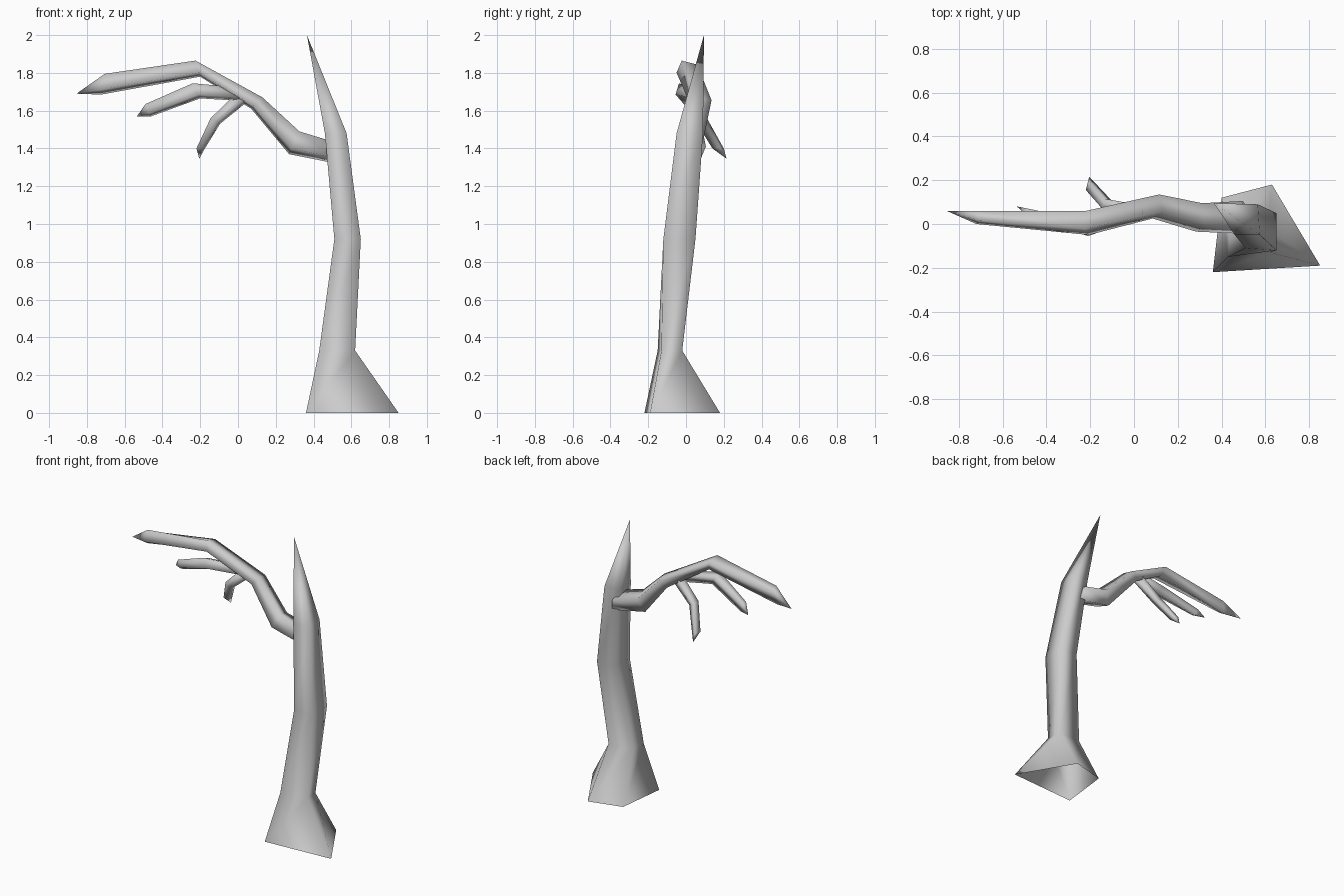
import bpy
import bmesh
from mathutils import Vector

cube = bpy.data.objects.get("Cube")
if cube:
    bpy.data.objects.remove(cube, do_unlink=True)

# One plain grey for the whole tree
bark = bpy.data.materials.new("grey_bark")
bark.use_nodes = True
bark.diffuse_color = (0.6, 0.6, 0.6, 1)
shader = next(n for n in bark.node_tree.nodes if n.type == "BSDF_PRINCIPLED")
shader.inputs["Base Color"].default_value = bark.diffuse_color
shader.inputs["Roughness"].default_value = 0.8


def loft(name, rings, tip, cap_start):
    """Skin a stack of four-point rings and close it to a point."""
    bm = bmesh.new()
    loops = [[bm.verts.new(point) for point in ring] for ring in rings]
    end = bm.verts.new(tip)
    for lower, upper in zip(loops, loops[1:]):
        for i in range(len(lower)):
            j = (i + 1) % len(lower)
            bm.faces.new((lower[i], lower[j], upper[j], upper[i]))
    last = loops[-1]
    for i in range(len(last)):
        bm.faces.new((last[i], last[(i + 1) % len(last)], end))
    if cap_start:
        bm.faces.new(loops[0][::-1])
    bmesh.ops.recalc_face_normals(bm, faces=bm.faces)
    for face in bm.faces:
        face.smooth = True
    mesh = bpy.data.meshes.new(name)
    bm.to_mesh(mesh)
    bm.free()
    mesh.materials.append(bark)
    obj = bpy.data.objects.new(name, mesh)
    bpy.context.collection.objects.link(obj)
    return obj


def section(top, bottom, y, half_width):
    """Turned square section between a top and a bottom (x, z) point."""
    top = Vector((top[0], y, top[1]))
    bottom = Vector((bottom[0], y, bottom[1]))
    centre, up = (top + bottom) / 2, (top - bottom) / 2
    side = Vector((0, half_width, 0))
    lean = 0.5
    corners = ((-1, -lean), (-lean, 1), (1, lean), (lean, -1))
    return [centre + side * w + up * u for w, u in corners]


def limb(name, stations, tip):
    return loft(name, [section(*s) for s in stations], tip, True)


# Trunk: flared open foot, slight bow, sharp broken top
def level(z, *corners):
    return [(x, y, z) for x, y in corners]


loft("trunk", [
    level(0, (.36, -.22), (.85, -.19), (.63, .18), (.4, .12)),
    level(.33, (.43, -.15), (.62, -.13), (.61, -.02), (.44, -.03)),
    level(.92, (.51, -.11), (.65, -.12), (.65, .05), (.52, .04)),
    level(1.48, (.46, -.05), (.575, -.05), (.565, .09), (.46, .08)),
], (.365, .095, 2), False)

# Main branch, running out into the longest twig
limb("main_branch", [
    ((.49, 1.44), (.52, 1.32), .03, .075),
    ((.325, 1.49), (.27, 1.37), .03, .065),
    ((.13, 1.67), (.07, 1.61), .08, .055),
    ((-.225, 1.865), (-.2, 1.78), .005, .055),
    ((-.705, 1.795), (-.725, 1.685), .03, .03),
], (-.855, .06, 1.69))

# Middle twig, drooping forward then back
limb("middle_twig", [
    ((.04, 1.72), (.04, 1.65), .06, .03),
    ((-.24, 1.745), (-.2, 1.665), -.02, .035),
    ((-.49, 1.635), (-.46, 1.57), .05, .02),
], (-.535, .08, 1.57))

# Short twig, hanging down behind
limb("short_twig", [
    ((.0, 1.7), (.04, 1.64), .06, .03),
    ((-.145, 1.56), (-.095, 1.53), .085, .03),
    ((-.22, 1.4), (-.175, 1.4), .17, .03),
], (-.205, .215, 1.345))
